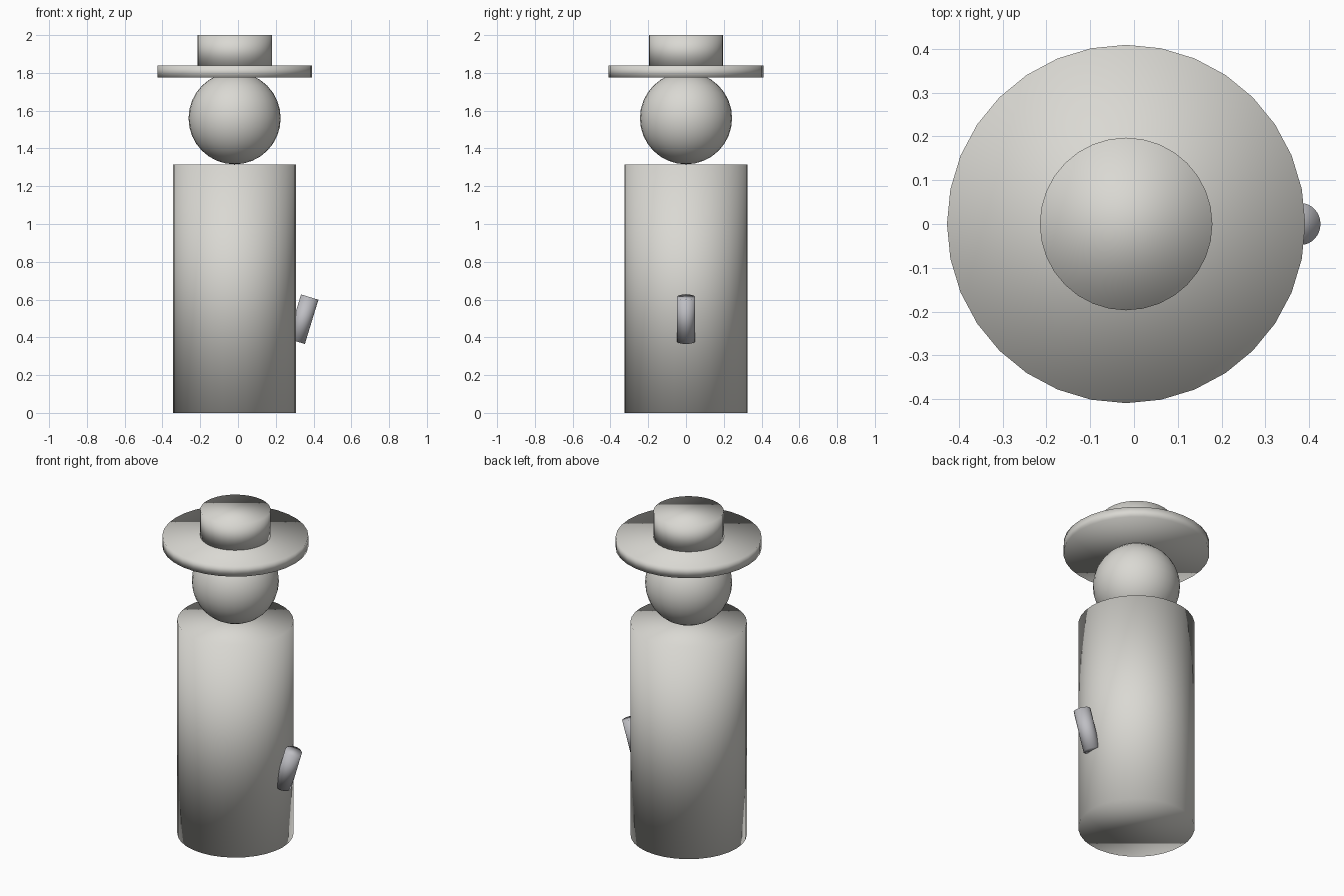
import bpy
import math

cube = bpy.data.objects.get("Cube")
if cube:
    bpy.data.objects.remove(cube, do_unlink=True)

AXIS_X = -0.018  # shared vertical axis of body, head and hat


def material(name, rgb):
    mat = bpy.data.materials.new(name)
    mat.use_nodes = True
    mat.diffuse_color = (*rgb, 1)
    mat.node_tree.nodes["Principled BSDF"].inputs["Base Color"].default_value = (*rgb, 1)
    return mat


def finish(name, mat):
    obj = bpy.context.object
    obj.name = name
    obj.data.materials.append(mat)
    bpy.ops.object.shade_smooth()
    return obj


def upright_cylinder(name, radius, bottom, top, mat):
    bpy.ops.mesh.primitive_cylinder_add(
        vertices=32, radius=radius, depth=top - bottom,
        location=(AXIS_X, 0, (bottom + top) / 2))
    return finish(name, mat)


warm_grey = material("warm light grey", (0.70, 0.69, 0.65))
cool_grey = material("cool grey", (0.52, 0.52, 0.55))

# Body and hat
upright_cylinder("body", 0.326, 0, 1.315, warm_grey)
upright_cylinder("hat_brim", 0.409, 1.775, 1.839, warm_grey)
upright_cylinder("hat_crown", 0.197, 1.835, 2.0, warm_grey)

# Head
bpy.ops.mesh.primitive_uv_sphere_add(
    segments=32, ring_count=16, radius=0.244, location=(AXIS_X, 0, 1.56))
finish("head", warm_grey)

# Tilted arm stub on the left side
bpy.ops.mesh.primitive_cylinder_add(
    vertices=32, radius=0.048, depth=0.245,
    location=(0.344, 0, 0.496), rotation=(0, math.radians(17), 0))
finish("left_arm", cool_grey)
